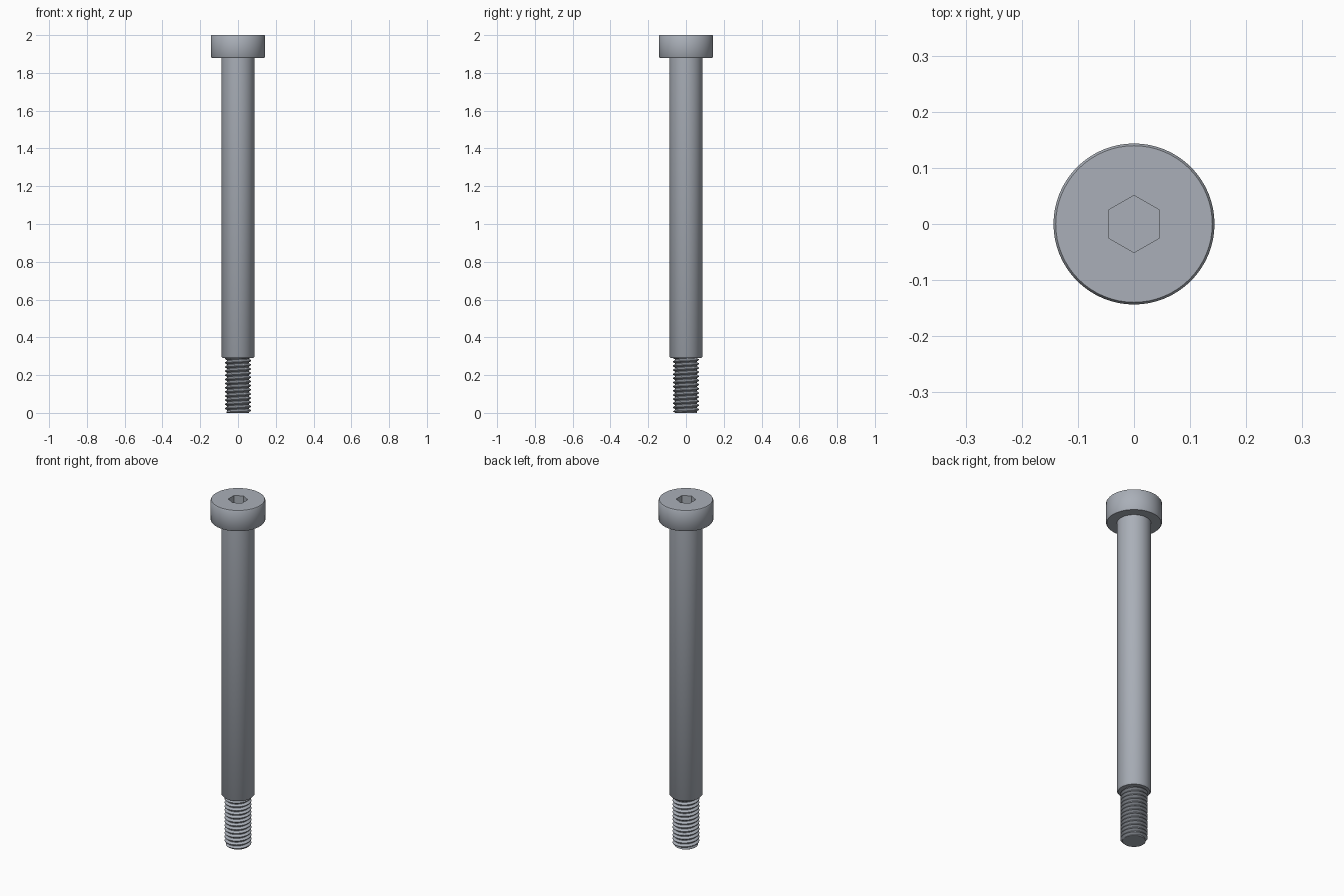
import bpy, bmesh, math

cube = bpy.data.objects.get("Cube")
if cube:
    bpy.data.objects.remove(cube, do_unlink=True)

SIDES = 64
HEAD_R, SHANK_R = 0.1435, 0.0875
HEAD_Z, SHANK_Z, TOP = 1.88, 0.29, 2.0
CREST_R, ROOT_R, PITCH = 0.07, 0.057, 0.022
HEX_R, HEX_DEPTH = 0.051, 0.06

steel = bpy.data.materials.new("steel grey")
steel.use_nodes = True
colour = (0.40, 0.43, 0.48, 1)
steel.diffuse_color = colour
steel.node_tree.nodes["Principled BSDF"].inputs["Base Color"].default_value = colour


def finish(name, bm, angle=45):
    bmesh.ops.remove_doubles(bm, verts=bm.verts, dist=1e-5)
    bmesh.ops.recalc_face_normals(bm, faces=bm.faces)
    mesh = bpy.data.meshes.new(name)
    bm.to_mesh(mesh)
    bm.free()
    mesh.materials.append(steel)
    obj = bpy.data.objects.new(name, mesh)
    bpy.context.collection.objects.link(obj)
    select(obj)
    bpy.ops.object.shade_smooth_by_angle(angle=math.radians(angle))
    return obj


def select(obj):
    bpy.ops.object.select_all(action='DESELECT')
    obj.select_set(True)
    bpy.context.view_layer.objects.active = obj


def ring(bm, radius, z, sides=SIDES):
    turn = 2 * math.pi / sides
    return [bm.verts.new((radius * math.sin(i * turn), radius * math.cos(i * turn), z))
            for i in range(sides)]


def skin(bm, rings):
    for a, b in zip(rings, rings[1:]):
        for i in range(len(a)):
            j = (i + 1) % len(a)
            bm.faces.new((a[i], a[j], b[j], b[i]))


# Head and shoulder as one turned profile, open at the top for the socket
bm = bmesh.new()
profile = [
    (SHANK_R - 0.006, SHANK_Z), (SHANK_R, SHANK_Z + 0.008),
    (SHANK_R, HEAD_Z), (HEAD_R - 0.004, HEAD_Z),
    (HEAD_R, HEAD_Z + 0.0055), (HEAD_R, TOP - 0.0055), (HEAD_R - 0.004, TOP),
]
rings = [ring(bm, r, z) for r, z in profile]
skin(bm, rings)
bm.faces.new(rings[0])

# Hexagon socket sunk into the top, joined to the rim by a flat annulus
rim = ring(bm, HEX_R, TOP, 6)
floor = ring(bm, HEX_R, TOP - HEX_DEPTH, 6)
skin(bm, [rim, floor])
bm.faces.new(floor)
outer = rings[-1]
for k in range(6):
    start, end = round(k * SIDES / 6), round((k + 1) * SIDES / 6)
    arc = [outer[i % SIDES] for i in range(start, end + 1)]
    bm.faces.new(arc + [rim[(k + 1) % 6], rim[k]])
finish("head_and_shoulder", bm)

# Right-hand thread: a V profile swept up a helix and trimmed at both ends
bm = bmesh.new()
STEPS = 48
section = [(0.0, ROOT_R), (0.14, ROOT_R), (0.5, CREST_R), (0.64, CREST_R)]
rows = []
for i in range(STEPS * (int(SHANK_Z / PITCH) + 4)):
    angle = 2 * math.pi * i / STEPS
    row = []
    for part, radius in section:
        z = PITCH * (i / STEPS + part - 2)
        z = min(max(z, 0), SHANK_Z)
        r = min(radius, 0.059 + z)
        row.append(bm.verts.new((r * math.cos(angle), r * math.sin(angle), z)))
    rows.append(row)
for i in range(len(rows) - STEPS - 1):
    a = rows[i] + [rows[i + STEPS][0]]
    b = rows[i + 1] + [rows[i + STEPS + 1][0]]
    for j in range(len(section)):
        quad = (a[j], b[j], b[j + 1], a[j + 1])
        # Skip strips squashed flat by the trimming
        if len({round(v.co.z, 6) for v in quad}) > 1:
            bm.faces.new(quad)
bmesh.ops.delete(bm, geom=[v for v in bm.verts if not v.link_faces], context='VERTS')
bmesh.ops.dissolve_degenerate(bm, dist=1e-5, edges=bm.edges)
finish("thread", bm, 30)

# Flat end face closing the thread
bm = bmesh.new()
bm.faces.new(list(reversed(ring(bm, 0.0595, 0))))
end = finish("thread_end", bm)
if end.data.polygons[0].normal.z > 0:
    end.data.flip_normals()
